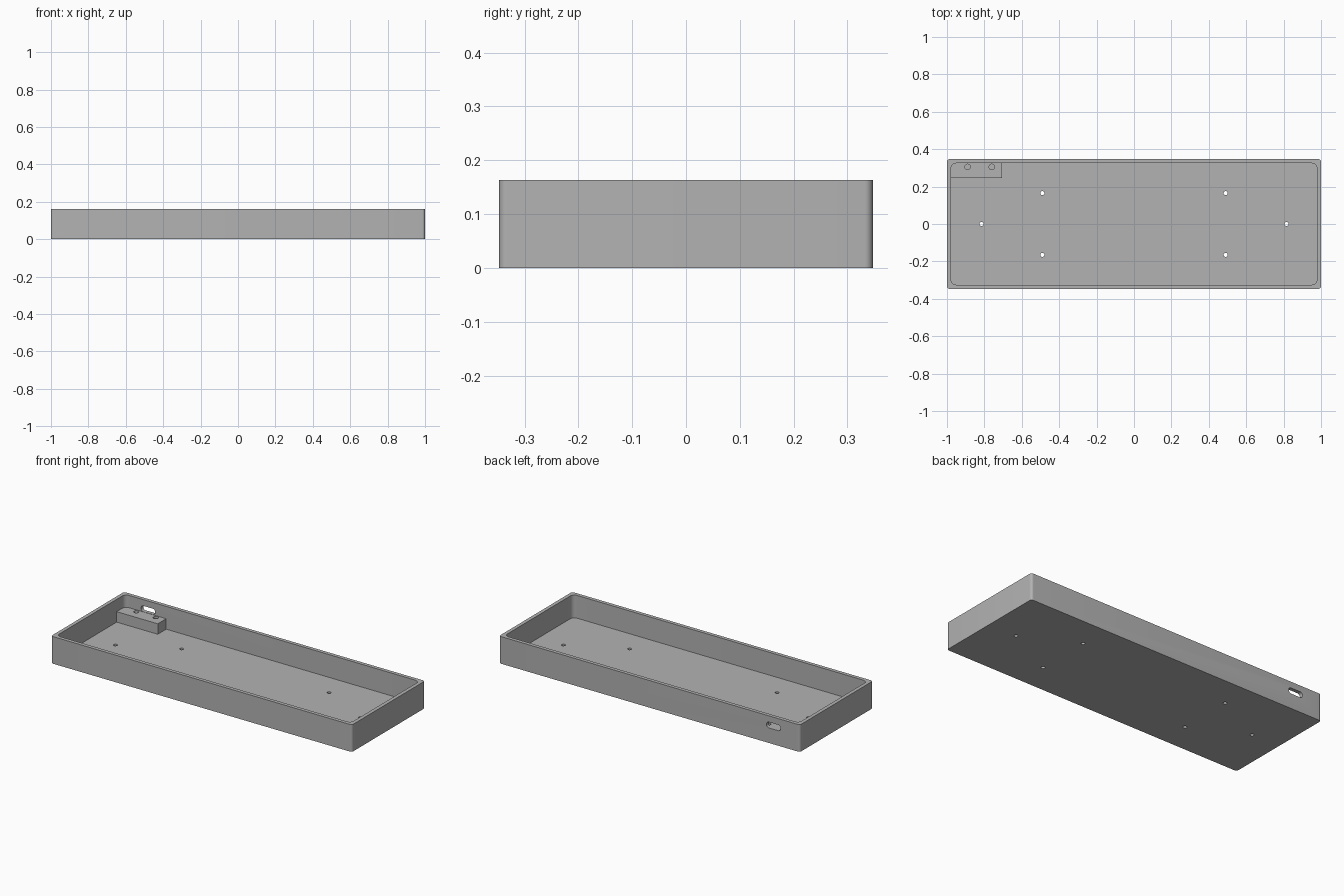
import bpy, bmesh, math
from mathutils import Matrix

cube = bpy.data.objects.get("Cube")
if cube:
    bpy.data.objects.remove(cube, do_unlink=True)

# Single matte grey
grey = bpy.data.materials.new("grey plastic")
grey.use_nodes = True
colour = (0.45, 0.45, 0.45, 1)
grey.diffuse_color = colour
grey.node_tree.nodes["Principled BSDF"].inputs["Base Color"].default_value = colour

# Overall sizes
HALF_X, HALF_Y, HEIGHT = 1.0, 0.347, 0.163
WALL, FLOOR = 0.022, 0.026
IN_X, IN_Y = HALF_X - WALL, HALF_Y - WALL


def rounded_prism(name, hx, hy, z0, z1, radius, steps=8, matrix=Matrix()):
    """Rounded rectangle centred on the origin, extruded from z0 to z1."""
    bm = bmesh.new()
    ring = []
    for q, (sx, sy) in enumerate([(1, 1), (-1, 1), (-1, -1), (1, -1)]):
        for i in range(steps + 1):
            a = math.pi / 2 * (q + i / steps)
            ring.append(bm.verts.new((sx * (hx - radius) + radius * math.cos(a),
                                      sy * (hy - radius) + radius * math.sin(a), z0)))
    face = bm.faces.new(ring)
    top = bmesh.ops.extrude_face_region(bm, geom=[face])["geom"]
    bmesh.ops.translate(bm, vec=(0, 0, z1 - z0),
                        verts=[v for v in top if isinstance(v, bmesh.types.BMVert)])
    bmesh.ops.remove_doubles(bm, verts=bm.verts, dist=1e-5)
    bmesh.ops.recalc_face_normals(bm, faces=bm.faces)
    bm.transform(matrix)
    return finish(name, bm)


def cylinder(name, x, y, z0, z1, radius):
    bm = bmesh.new()
    bmesh.ops.create_cone(bm, cap_ends=True, segments=32, radius1=radius, radius2=radius,
                          depth=z1 - z0, matrix=Matrix.Translation((x, y, (z0 + z1) / 2)))
    return finish(name, bm)


def box(name, x0, x1, y0, y1, z0, z1):
    bm = bmesh.new()
    bmesh.ops.create_cube(bm, size=1, matrix=Matrix.LocRotScale(
        ((x0 + x1) / 2, (y0 + y1) / 2, (z0 + z1) / 2), None, (x1 - x0, y1 - y0, z1 - z0)))
    return finish(name, bm)


def finish(name, bm):
    mesh = bpy.data.meshes.new(name)
    bm.to_mesh(mesh)
    bm.free()
    mesh.materials.append(grey)
    obj = bpy.data.objects.new(name, mesh)
    bpy.context.collection.objects.link(obj)
    return obj


def combine(target, tool, operation):
    """Apply a boolean and remove its helper."""
    mod = target.modifiers.new("boolean", "BOOLEAN")
    mod.operation, mod.object, mod.solver = operation, tool, "EXACT"
    bpy.context.view_layer.objects.active = target
    bpy.ops.object.modifier_apply(modifier=mod.name)
    bpy.data.objects.remove(tool, do_unlink=True)


# Open tray
tray = rounded_prism("tray", HALF_X, HALF_Y, 0, HEIGHT, 0.015)
combine(tray, rounded_prism("cavity", IN_X, IN_Y, FLOOR, HEIGHT + 0.1, 0.027), "DIFFERENCE")

# Mounting block in the back corner, overlapping the walls
BLOCK_TOP = 0.089
combine(tray, box("mounting_block", -IN_X - 0.008, -0.705, 0.245, IN_Y + 0.008,
                  FLOOR - 0.01, BLOCK_TOP), "UNION")

# Blind screw holes in the block
for x in (-0.89, -0.76):
    combine(tray, cylinder("block_hole", x, 0.305, FLOOR + 0.004, BLOCK_TOP + 0.05, 0.015),
            "DIFFERENCE")

# Through holes in the floor
for side in (-1, 1):
    for x, y in ((0.49, 0.165), (0.49, -0.165), (0.815, 0)):
        combine(tray, cylinder("floor_hole", side * x, y, -0.05, FLOOR + 0.02, 0.011),
                "DIFFERENCE")

# Rounded port slot through the back wall
stand = Matrix.Translation((-0.825, HALF_Y - WALL / 2, 0.108)) @ Matrix.Rotation(math.pi / 2, 4, "X")
combine(tray, rounded_prism("port_slot", 0.047, 0.0175, -0.03, 0.03, 0.016, matrix=stand),
        "DIFFERENCE")

# Smooth the round corners, keep the edges crisp
bpy.ops.object.select_all(action="DESELECT")
tray.select_set(True)
bpy.context.view_layer.objects.active = tray
bpy.ops.object.shade_smooth_by_angle(angle=math.radians(30))
